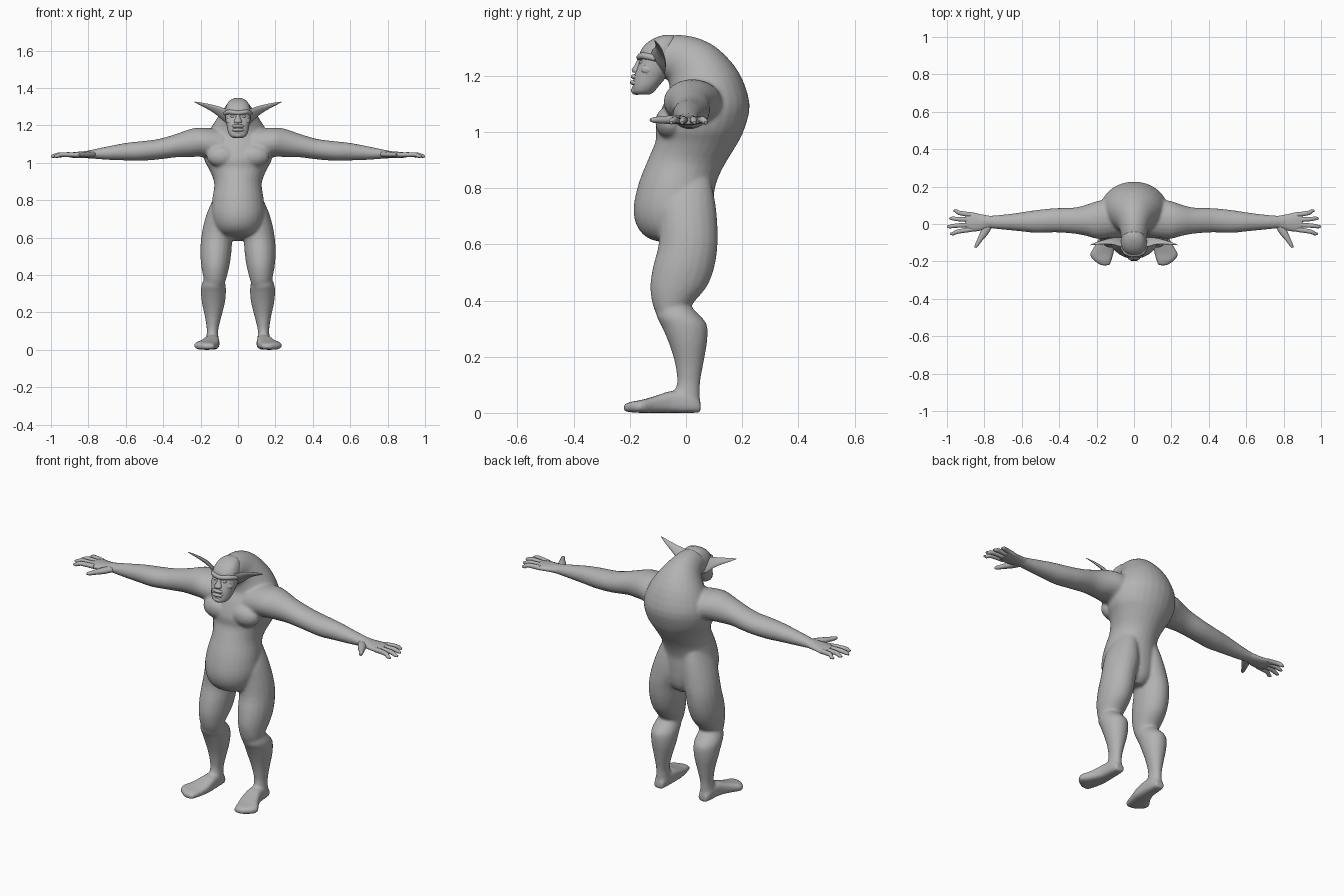
import bpy, bmesh, math
from mathutils import Vector as V

skin = bpy.data.materials.new("grey_skin")
skin.diffuse_color = (0.45, 0.45, 0.45, 1)


def spline(a, b, c, d, t):
    return 0.5 * (2*b + (c - a)*t + (2*a - 5*b + 4*c - d)*t*t + (3*b - a - 3*c + d)*t**3)


def box(axis, pos, a0, a1, b0, b1):
    """Elliptical ring across an axis, given by its extents on the other two axes."""
    o = [i for i in range(3) if i != axis]
    c, u, v = V(), V(), V()
    c[axis], c[o[0]], c[o[1]] = pos, (a0 + a1) / 2, (b0 + b1) / 2
    u[o[0]], v[o[1]] = (a1 - a0) / 2, (b1 - b0) / 2
    return c, u, v


def loft(bm, rings, sides=16, steps=3, power=1.0, mirror=False):
    """Skin through rings (centre, u, v) with smooth interpolation and closed ends."""
    n = len(rings)
    path = []
    for i in range(n - 1):
        four = [rings[max(0, min(n - 1, i + k))] for k in (-1, 0, 1, 2)]
        for s in range(steps):
            path.append([spline(*[r[j] for r in four], s / steps) for j in range(3)])
    path.append(rings[-1])
    shape = lambda x: math.copysign(abs(x) ** power, x)
    for side in ((1, -1) if mirror else (1,)):
        loops = []
        for c, u, v in path:
            loop = []
            for k in range(sides):
                a = 2 * math.pi * (k + 0.5) / sides
                p = c + u * shape(math.cos(a)) + v * shape(math.sin(a))
                loop.append(bm.verts.new((p.x * side, p.y, p.z)))
            loops.append(loop)
        for p, q in zip(loops, loops[1:]):
            for k in range(sides):
                m = (k + 1) % sides
                bm.faces.new((p[k], p[m], q[m], q[k]))
        bm.faces.new(loops[0])
        bm.faces.new(loops[-1])


def tube(bm, pts, mirror=False, sides=10):
    """Limb-like loft through (x, y, z, half width, half height), width kept level."""
    ps = [V(p[:3]) for p in pts]
    rings = []
    for i, p in enumerate(pts):
        d = ps[min(i + 1, len(ps) - 1)] - ps[max(i - 1, 0)]
        u = d.cross(V((0, 0, 1))).normalized()
        rings.append((ps[i], u * p[3], u.cross(d).normalized() * p[4]))
    loft(bm, rings, sides, 2, 1.0, mirror)


def ball(bm, c, r, mirror=False):
    """Small ellipsoid made of rings stacked in z."""
    rings = []
    for k in range(9):
        a = math.pi * (k + 0.25) / 8.5 - math.pi / 2
        s = math.cos(a)
        rings.append((V((c[0], c[1], c[2] + r[2] * math.sin(a))), V((r[0]*s, 0, 0)), V((0, r[1]*s, 0))))
    loft(bm, rings, 14, 1, 1.0, mirror)


def finish(bm, name, voxel=0, angle=60):
    bmesh.ops.recalc_face_normals(bm, faces=bm.faces)
    me = bpy.data.meshes.new(name)
    bm.to_mesh(me)
    bm.free()
    me.materials.append(skin)
    ob = bpy.data.objects.new(name, me)
    bpy.context.collection.objects.link(ob)
    bpy.context.view_layer.objects.active = ob
    ob.select_set(True)
    if voxel:
        m = ob.modifiers.new("fuse", 'REMESH')
        m.mode, m.voxel_size, m.use_smooth_shade = 'VOXEL', voxel, True
        m = ob.modifiers.new("soften", 'SMOOTH')
        m.factor, m.iterations = 0.5, 5
        me.shade_smooth()
    else:
        bpy.ops.object.shade_smooth_by_angle(angle=math.radians(angle))
    ob.select_set(False)


# Body: hunched torso, arms and legs fused into one skin
body = bmesh.new()
# front y, front z, back y, back z, half width
torso = [(-.07, .605, .05, .58, .05), (-.135, .622, .08, .61, .10), (-.175, .665, .095, .66, .13),
         (-.187, .73, .10, .74, .143), (-.168, .82, .103, .80, .137), (-.132, .91, .13, .87, .127),
         (-.108, .97, .178, .95, .152), (-.108, 1.02, .208, 1.01, .18), (-.085, 1.09, .227, 1.10, .182),
         (-.06, 1.14, .19, 1.21, .15), (-.06, 1.17, .12, 1.292, .11), (-.065, 1.185, .055, 1.33, .085),
         (-.075, 1.19, -.01, 1.345, .073), (-.11, 1.19, -.06, 1.342, .066), (-.13, 1.20, -.10, 1.325, .05)]
loft(body, [(V((0, (f + b) / 2, (g + h) / 2)), V((w, 0, 0)), V((0, (b - f) / 2, (h - g) / 2)))
            for f, g, b, h, w in torso], 28)
ball(body, (.085, -.055, 1.035), (.085, .055, .06), True)       # chest muscles
arm = [(.08, -.07, .14, 1.0, 1.18), (.19, -.08, .125, 1.03, 1.188), (.25, -.065, .105, 1.03, 1.182),
       (.32, -.052, .088, 1.03, 1.158), (.42, -.045, .085, 1.018, 1.128), (.52, -.048, .075, 1.01, 1.115),
       (.60, -.04, .063, 1.012, 1.106), (.70, -.03, .05, 1.016, 1.087), (.78, -.023, .045, 1.022, 1.07),
       (.81, -.025, .046, 1.025, 1.065)]
loft(body, [box(0, *r) for r in arm], 20, mirror=True)
thigh = [(.84, .02, .115, -.05, .085), (.76, .005, .155, -.10, .103), (.68, .004, .182, -.10, .112),
         (.60, .028, .197, -.098, .113), (.52, .035, .202, -.118, .102), (.45, .045, .197, -.128, .075),
         (.39, .06, .186, -.12, .025), (.355, .07, .178, -.108, .005)]
loft(body, [box(2, *r) for r in thigh], 20, mirror=True)
shin = [(.39, .075, .178, -.10, .005), (.345, .066, .195, -.105, .052), (.31, .064, .199, -.088, .076),
        (.25, .07, .193, -.062, .075), (.18, .088, .178, -.04, .063), (.11, .105, .167, -.032, .051),
        (.06, .104, .17, -.045, .05), (.015, .105, .172, -.05, .048)]
loft(body, [box(2, *r) for r in shin], 20, mirror=True)
foot = [(.052, .112, .162, 0, .04), (.02, .104, .172, 0, .07), (-.05, .10, .18, 0, .078),
        (-.11, .10, .205, 0, .06), (-.16, .11, .235, 0, .046), (-.195, .12, .215, .002, .04),
        (-.222, .13, .175, .006, .03)]
loft(body, [box(1, *r) for r in foot], 20, power=0.65, mirror=True)
finish(body, "body", voxel=0.008)

# Hands: palm, four fingers and a thumb each
hand = bmesh.new()
palm = [(.77, -.022, .044, 1.023, 1.071), (.82, -.036, .053, 1.024, 1.062), (.87, -.042, .064, 1.025, 1.058),
        (.90, -.036, .06, 1.029, 1.053)]
loft(hand, [box(0, *r) for r in palm], 16, mirror=True)
for y0, x1, y1 in ((.049, .965, .07), (.023, .987, .03), (-.004, 1.0, -.014), (-.029, .982, -.052)):
    mid = (.885 + x1) / 2 + .01
    tube(hand, [(.87, y0, 1.042, .014, .013), (mid, (y0 + y1) / 2, 1.044, .012, .012),
                (x1 - .015, y1, 1.036, .010, .010), (x1, y1, 1.033, .005, .005)], True)
tube(hand, [(.775, -.005, 1.045, .022, .016), (.80, -.045, 1.044, .022, .016), (.825, -.085, 1.043, .014, .013),
            (.842, -.115, 1.043, .010, .010), (.848, -.127, 1.043, .005, .005)], True)
finish(hand, "hands")

# Head: skull and jaw, then facial features
head = bmesh.new()
# height, half width, front y, back y
skull = [(1.133, .025, -.178, -.13), (1.142, .042, -.19, -.115), (1.165, .054, -.19, -.095),
         (1.195, .06, -.186, -.07), (1.225, .066, -.176, -.05), (1.255, .069, -.164, -.04),
         (1.285, .068, -.164, -.03), (1.315, .058, -.142, -.03), (1.335, .042, -.11, -.035),
         (1.345, .02, -.08, -.045)]
loft(head, [box(2, z, -w, w, f, b) for z, w, f, b in skull], 20, power=0.85)
tube(head, [(-.068, -.105, 1.262, .012, .012), (-.045, -.15, 1.272, .016, .013), (0, -.163, 1.266, .014, .012),
            (.045, -.15, 1.272, .016, .013), (.068, -.105, 1.262, .012, .012)])          # brow ridge
nose = [(1.262, -.01, .01, -.172, -.15), (1.24, -.013, .013, -.182, -.15), (1.222, -.022, .022, -.194, -.15),
        (1.212, -.02, .02, -.19, -.15)]
loft(head, [box(2, *r) for r in nose], 12)
for z, y in ((1.196, -.183), (1.175, -.186)):                                             # lips
    tube(head, [(-.043, y + .035, z - .004, .008, .006), (-.022, y + .006, z, .012, .008), (0, y, z + .001, .014, .009),
                (.022, y + .006, z, .012, .008), (.043, y + .035, z - .004, .008, .006)])
ball(head, (.046, -.135, 1.222), (.02, .026, .02), True)                                  # cheekbones
ball(head, (.028, -.155, 1.247), (.012, .012, .009), True)                                # eyes
ball(head, (0, -.176, 1.148), (.028, .02, .016))                                          # chin
finish(head, "head")

# Ears: long flat points sweeping outward and up
ear = bmesh.new()
leaf = [(.05, -.10, 1.245, .012, .045), (.085, -.095, 1.262, .014, .040), (.12, -.092, 1.283, .012, .028),
        (.165, -.097, 1.302, .009, .017), (.205, -.105, 1.316, .005, .009), (.232, -.112, 1.325, .002, .002)]
# cross-section leans back so the hollow faces forward and down
loft(ear, [(V((x, y, z)), V((0, t * .7, t * .3)), V((0, -h * .55, h * .83))) for x, y, z, t, h in leaf],
     10, 2, mirror=True)
finish(ear, "ears")
